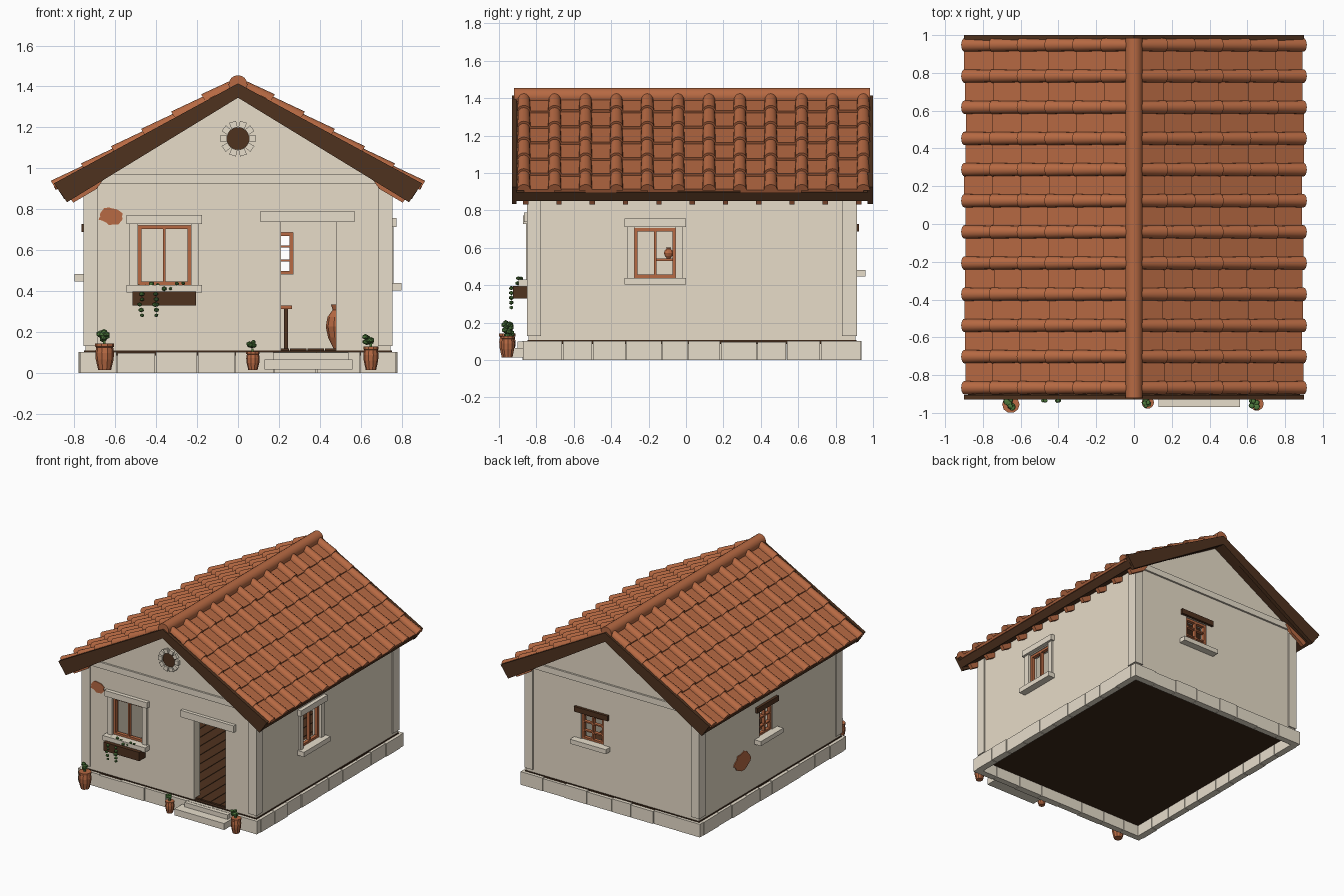
import bpy, bmesh, math, random
from mathutils import Vector, Matrix

if "Cube" in bpy.data.objects:
    bpy.data.objects.remove(bpy.data.objects["Cube"])

random.seed(4)
X, YF, YB = 0.746, -0.841, 0.906          # outer wall planes


def material(name, col):
    m = bpy.data.materials.new(name)
    m.diffuse_color = (*col, 1)
    m.use_nodes = True
    m.node_tree.nodes["Principled BSDF"].inputs["Base Color"].default_value = m.diffuse_color
    return m


PLASTER = material("plaster", (0.80, 0.715, 0.58))
STONE = material("stone trim", (0.81, 0.735, 0.605))
TILE = material("terracotta", (0.475, 0.143, 0.056))
WOOD = material("dark wood", (0.078, 0.032, 0.0135))
FLOOR = material("floor wood", (0.045, 0.02, 0.009))
LEAF = material("leaf green", (0.075, 0.19, 0.045))


def finish(name, bm, mat, smooth=False):
    bmesh.ops.recalc_face_normals(bm, faces=bm.faces)
    me = bpy.data.meshes.new(name)
    bm.to_mesh(me)
    bm.free()
    me.materials.append(mat)
    ob = bpy.data.objects.new(name, me)
    bpy.context.collection.objects.link(ob)
    if smooth:
        bpy.ops.object.select_all(action='DESELECT')
        ob.select_set(True)
        bpy.context.view_layer.objects.active = ob
        bpy.ops.object.shade_smooth_by_angle(angle=math.radians(40))
    return ob


def loft(bm, a, b):
    """Closed solid between two matching point loops."""
    va, vb = [bm.verts.new(p) for p in a], [bm.verts.new(p) for p in b]
    n = len(va)
    for i in range(n):
        j = (i + 1) % n
        bm.faces.new((va[i], va[j], vb[j], vb[i]))
    bm.faces.new(va[::-1])
    bm.faces.new(vb)


def boxes(name, mat, spans):
    bm = bmesh.new()
    for x0, x1, y0, y1, z0, z1 in spans:
        ring = [(x0, y0), (x1, y0), (x1, y1), (x0, y1)]
        loft(bm, [(*p, z0) for p in ring], [(*p, z1) for p in ring])
    return finish(name, bm, mat)


def prism(name, mat, outline, y0, y1):
    """Extrude an x-z outline along y."""
    bm = bmesh.new()
    loft(bm, [(x, y0, z) for x, z in outline], [(x, y1, z) for x, z in outline])
    return finish(name, bm, mat)


def on_wall(side, u0, u1, z0, z1, d0, d1):
    """Box span on a wall: u along it, d outward from it."""
    if side == "front":
        return (u0, u1, YF - d1, YF - d0, z0, z1)
    if side == "back":
        return (u0, u1, YB + d0, YB + d1, z0, z1)
    if side == "right":
        return (X + d0, X + d1, u0, u1, z0, z1)
    return (-X - d1, -X - d0, u0, u1, z0, z1)


# Hollow plastered walls with gables, openings cut through
walls = prism("walls", PLASTER, [(-X, .108), (X, .108), (X, .915), (0, 1.36), (-X, .915)], YF, YB)
windows = [("front", -.49, -.23, .43, .72), ("right", -.275, -.055, .44, .705),
           ("back", .08, .27, .48, .685), ("left", 0, .16, .48, .685)]
cutters = [prism("room_cutter", PLASTER, [(-.68, .02), (.68, .02), (.68, 1.05), (0, 1.5), (-.68, 1.05)],
                 YF + .07, YB - .07)]
for side, u0, u1, z0, z1 in windows + [("front", .21, .48, .05, .74)]:
    cutters.append(boxes("opening_cutter", PLASTER, [on_wall(side, u0, u1, z0, z1, -.12, .05)]))
for c in cutters:
    mod = walls.modifiers.new("cut", 'BOOLEAN')
    mod.operation, mod.solver, mod.object = 'DIFFERENCE', 'EXACT', c
dg = bpy.context.evaluated_depsgraph_get()
walls.data = bpy.data.meshes.new_from_object(walls.evaluated_get(dg))
walls.modifiers.clear()
for c in cutters:
    bpy.data.objects.remove(c)

# Corner pilasters and gable string courses
spans = []
for sx in (-1, 1):
    xa, xb = sorted((sx * .684, sx * (X + .009)))
    spans += [(xa, xb, YF - .009, YF + .066, .13, .925), (xa, xb, YB - .072, YB + .009, .13, .925)]
boxes("corner_pilasters", STONE, spans)
boxes("gable_bands", STONE, [on_wall(s, -.685, .685, .925, .972, -.01, .014) for s in ("front", "back")])

# Stone plinth blocks in a ring
spans = []
for lo, hi, side in ((-.775, .775, "front"), (-.775, .775, "back"), (-.83, .89, "right"), (-.83, .89, "left")):
    n = 8 if side in ("front", "back") else 10
    cuts = [lo + (hi - lo) * i / n + (random.uniform(-.02, .02) if 0 < i < n else 0) for i in range(n + 1)]
    for a, b in zip(cuts, cuts[1:]):
        spans.append(on_wall(side, a + .002, b - .002, 0, .102 - random.choice((0, 0, .005)), -.02,
                             .03 + random.uniform(-.004, .004)))
boxes("plinth_blocks", STONE, spans)

# Floor slab, planks and doorstep
boxes("floor_slab", FLOOR, [(-.753, .753, YF - .006, YB + .006, .085, .108)])
boxes("floor_planks", WOOD, [(-.68 + i * .085, -.6 + i * .085, YF + .02, YB - .07, .107, .118)
                             for i in range(16)])
boxes("door_steps", STONE, [(.13, .56, -.97, -.865, .015, .065), (.17, .54, -.9, -.86, .065, .1)])
boxes("door_lintel", STONE, [on_wall("front", .11, .57, .737, .79, -.02, .026)])

# Windows: frame bars, lintels, sills and jambs
frames = []
for side, u0, u1, z0, z1 in windows:
    big = side in ("front", "right")
    f, d = .017, (-.035, -.008)
    m = (u0 + u1) / 2
    frames += [on_wall(side, a, b, z0, z1, *d) for a, b in
               ((u0, u0 + f), (u1 - f, u1), (m - .006, m + .006))]
    frames += [on_wall(side, u0, u1, a, b, *d) for a, b in ((z0, z0 + f), (z1 - f, z1))]
    if big:
        boxes(side + "_window_stone", STONE, [
            on_wall(side, u0 - .054, u1 + .054, z1 + .007, z1 + .052, -.02, .03),
            on_wall(side, u0 - .054, u1 + .054, z0 - .037, z0, -.04, .054),
            on_wall(side, u0 - .04, u0, z0, z1 + .007, -.02, .014),
            on_wall(side, u1, u1 + .04, z0, z1 + .007, -.02, .014)])
    else:
        for k in (1, 2):
            z = z0 + (z1 - z0) * k / 3
            frames.append(on_wall(side, u0, u1, z - .005, z + .005, *d))
        boxes(side + "_window_lintel", WOOD, [on_wall(side, u0 - .05, u1 + .05, .688, .728, -.02, .02)])
        boxes(side + "_window_sill", STONE, [on_wall(side, u0 - .06, u1 + .06, .447, .482, -.04, .054)])
boxes("window_frames", TILE, frames)

# Round gable vent with stone ring
circle = [(.055 * math.cos(i * math.tau / 20), 1.145 + .055 * math.sin(i * math.tau / 20)) for i in range(20)]
prism("gable_vent", WOOD, circle, YF - .008, YF + .01)
bm = bmesh.new()
for i in range(10):
    a = i * math.tau / 10
    pts = [(r * math.cos(a + o), 1.145 + r * math.sin(a + o)) for r, o in
           ((.056, -.27), (.088, -.2), (.088, .2), (.056, .27))]
    loft(bm, [(x, YF - .02, z) for x, z in pts], [(x, YF + .01, z) for x, z in pts])
finish("vent_stones", bm, STONE)

# Exposed brick where plaster has fallen
for name, side, u, z, ru, rz in (("front_bricks", "front", -.62, .765, .062, .042),
                                 ("left_bricks", "left", .375, .37, .11, .072)):
    bm = bmesh.new()
    pts = []
    for i in range(18):
        a, k = i * math.tau / 18, random.uniform(.8, 1.1)
        pts.append((u + ru * k * math.cos(a), z + rz * k * math.sin(a)))
    if side == "front":
        loft(bm, [(p, YF - .006, q) for p, q in pts], [(p, YF + .003, q) for p, q in pts])
    else:
        loft(bm, [(-X - .006, p, q) for p, q in pts], [(-X + .003, p, q) for p, q in pts])
    finish(name, bm, TILE)

# Roof deck, verge boards and rafter tails
prism("roof_deck", WOOD, [(0, 1.395), (.88, .897), (.85, .85), (0, 1.35), (-.85, .85), (-.88, .897)], -.915, .985)
verge = [(0, 1.415), (.9, .926), (.836, .834), (0, 1.345), (-.836, .834), (-.9, .926)]
prism("front_verge_board", WOOD, verge, -.93, -.905)
prism("back_verge_board", WOOD, verge, .97, 1.0)
bm = bmesh.new()
for s in (-1, 1):
    for i in range(11):
        y = -.857 + i * .178
        q = [(.65, .958), (.69, .9), (.805, .832), (.83, .865)]
        loft(bm, [(s * x, y - .014, z) for x, z in q], [(s * x, y + .014, z) for x, z in q])
finish("rafter_tails", bm, TILE)

# Roof tiles: flat pans between rounded covers, stepped down each slope
SL = math.atan(.575)


def slope_pt(s, x, y, lift):
    return (s * (x + lift * math.sin(SL)), y, 1.412 - .575 * x + lift * math.cos(SL))


rolls, pans = bmesh.new(), bmesh.new()
for s in (-1, 1):
    for row in range(6):
        x1 = .892 - .147 * row
        x0 = max(x1 - .17, 0)
        for i in range(12):
            y = -.867 + i * .165

            def arch(x, r, lift):
                return [slope_pt(s, x, y + r * math.cos(t * math.pi / 8), lift + r * math.sin(t * math.pi / 8))
                        for t in range(9)]
            loft(rolls, arch(x1, .036, .01), arch(x0, .031, -.001))
            if i < 11:
                dx = random.uniform(-.006, .006)

                def pan(x, lift):
                    return [slope_pt(s, x, y + a, lift + b) for a, b in
                            ((0, 0), (.165, 0), (.165, -.018), (0, -.018))]
                loft(pans, pan(x1 - .004 + dx, .013), pan(x0, -.004))
finish("cover_tiles", rolls, TILE, True)
finish("pan_tiles", pans, TILE)
ring = [(.046 * math.cos(i * math.tau / 16), 1.409 + .046 * math.sin(i * math.tau / 16)) for i in range(16)]
bm = bmesh.new()
loft(bm, [(x, -.92, z) for x, z in ring], [(x, .985, z) for x, z in ring])
finish("ridge_tile", bm, TILE, True)


# Turned clay pots and leafy plants
POT = [(.68, 0), (.95, .4), (1, .65), (.9, .86), (1, .88), (1, 1)]
JAR = [(.35, 0), (.8, .25), (1, .5), (.85, .72), (.42, .88), (.55, 1)]


def pot(name, x, y, z, h, r, prof=POT):
    bm = bmesh.new()
    ca = [(math.cos(i * math.tau / 10), math.sin(i * math.tau / 10)) for i in range(10)]
    for (ra, ha), (rb, hb) in zip(prof, prof[1:]):
        loft(bm, [(x + c * r * ra, y + d * r * ra, z + h * ha) for c, d in ca],
             [(x + c * r * rb, y + d * r * rb, z + h * hb) for c, d in ca])
    finish(name, bm, TILE)


def leaves(name, spots, size):
    bm = bmesh.new()
    for p in spots:
        m = Matrix.Translation(p) @ Matrix.Rotation(random.uniform(0, 3), 4, 'Z') @ Matrix.Diagonal((1, .85, .8, 1))
        bmesh.ops.create_icosphere(bm, subdivisions=1, radius=size * random.uniform(.8, 1.1), matrix=m)
    finish(name, bm, LEAF, True)


def bush(x, y, z, r):
    return [Vector((x, y, z)) + Vector([random.uniform(-r, r) * .6 for _ in range(3)]) for _ in range(9)]


for n, x, y, h, r, pr in (("left", -.652, -.955, .13, .046, .036), ("middle", .073, -.945, .09, .033, .028),
                          ("right", .65, -.952, .115, .037, .034)):
    pot(n + "_pot", x, y, .013, h, r)
    leaves(n + "_pot_plant", bush(x - .008, y, .013 + h + pr * 1.1, pr), pr * .55)
    boxes(n + "_pot_stem", LEAF, [(x - .008, x + .004, y - .006, y + .006, h, h + pr)])

# Window flower box with trailing plants
boxes("flower_box", WOOD, [(-.515, -.205, -.925, -.845, .33, .397)])
spots = [Vector((-.485 + i * .031, -.89 + random.uniform(-.025, .02), .41 + random.uniform(-.005, .03)))
         for i in range(9)]
for x, n in ((-.475, 5), (-.405, 5), (-.392, 4)):
    spots += [Vector((x + random.uniform(-.01, .01), -.934, .385 - k * .026)) for k in range(n)]
leaves("flower_box_plants", spots, .014)

# Things inside the room
boxes("table_top", TILE, [(-.05, .265, -.1, .2, .313, .33)])
boxes("table_legs", WOOD, [(x, x + .02, y, y + .02, .11, .313) for x in (-.03, .225) for y in (-.08, .16)])
boxes("wall_shelf", TILE, [(-.69, -.6, -.16, -.03, .53, .542)])
pot("shelf_jar", -.645, -.093, .542, .06, .026, JAR)
pot("tall_jar", .487, -.62, .118, .215, .058, JAR)
